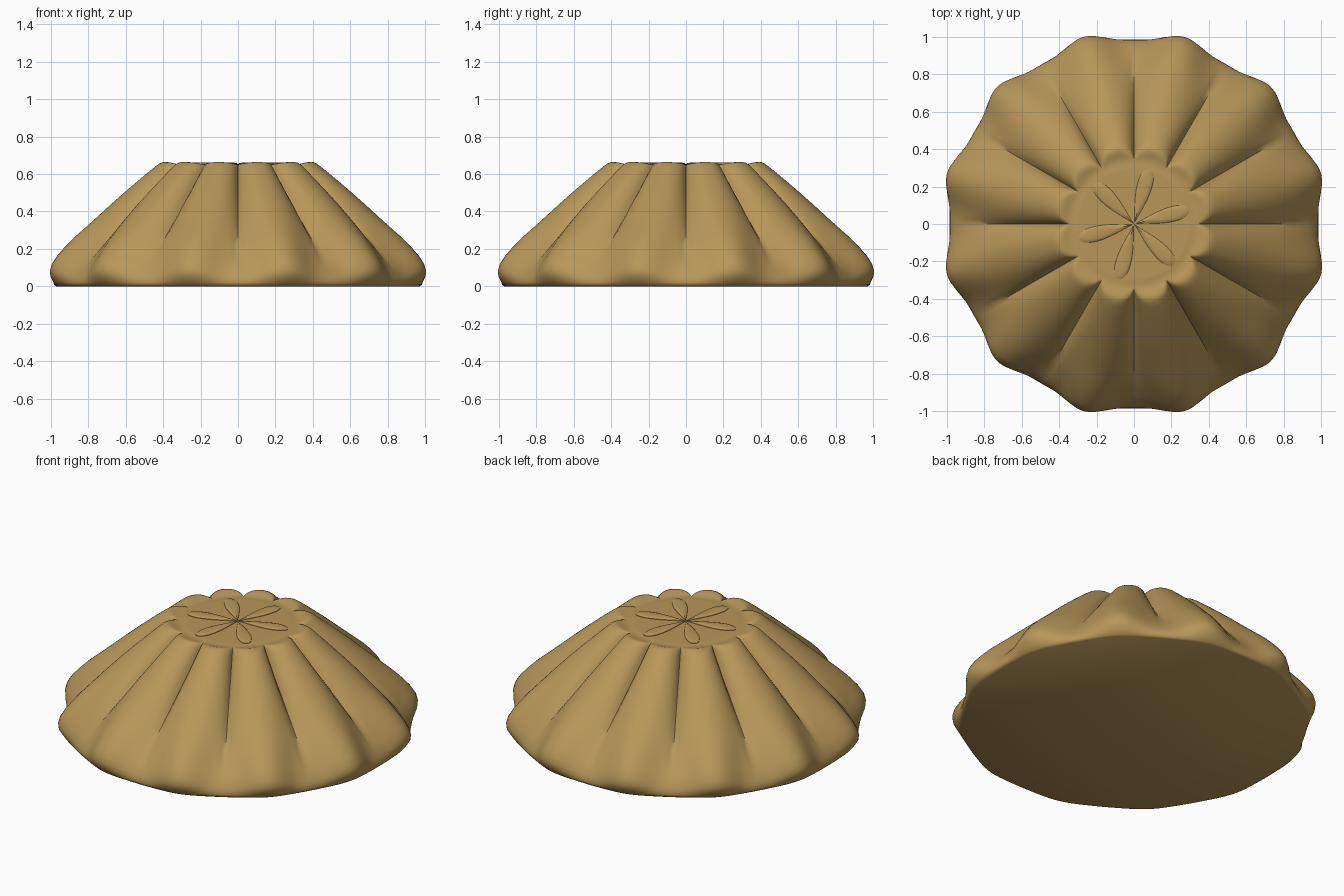
import bpy, bmesh, math

if "Cube" in bpy.data.objects:
    bpy.data.objects.remove(bpy.data.objects["Cube"])

tan = bpy.data.materials.new("golden_tan")
tan.diffuse_color = (0.48, 0.31, 0.10, 1)
tan.use_nodes = True
tan.node_tree.nodes["Principled BSDF"].inputs["Base Color"].default_value = tan.diffuse_color

LOBES, PER = 12, 20
N = LOBES * PER
# ridge radius, ridge height, groove radius, groove height, softness of the groove
ROWS = [
    (0.985, 0.0, 0.972, 0.0, 1), (0.998, 0.008, 0.984, 0.008, 1),
    (1.012, 0.025, 0.986, 0.022, 1), (1.032, 0.055, 0.983, 0.042, 1),
    (1.036, 0.085, 0.972, 0.065, 1), (1.026, 0.12, 0.953, 0.095, 0.95),
    (1.0, 0.16, 0.92, 0.13, 0.85), (0.96, 0.205, 0.875, 0.175, 0.7),
    (0.91, 0.255, 0.815, 0.23, 0.5), (0.845, 0.31, 0.745, 0.29, 0.3),
    (0.775, 0.37, 0.67, 0.355, 0.15), (0.69, 0.445, 0.585, 0.43, 0.05),
    (0.60, 0.522, 0.495, 0.505, 0), (0.51, 0.596, 0.415, 0.58, 0),
    (0.455, 0.64, 0.376, 0.618, 0), (0.432, 0.656, 0.364, 0.632, 0),
    (0.413, 0.664, 0.357, 0.640, 0), (0.395, 0.664, 0.351, 0.645, 0),
    (0.375, 0.658, 0.344, 0.648, 0), (0.355, 0.651, 0.337, 0.649, 0),
    (0.325, 0.648, 0.325, 0.648, 0), (0.31, 0.651, 0.31, 0.651, 0),
    (0.29, 0.651, 0.29, 0.651, 0),
]


def lobe(u, soft):
    """Ridge weight: 1 on the ridge, 0 in the groove."""
    sharp = max(0.0, 1 - u ** 2.2) ** 0.75
    wide = (0.5 + 0.5 * math.cos(math.pi * u)) ** 1.4
    return sharp * (1 - soft) + wide * soft


def finish(bm, name, angle):
    bmesh.ops.recalc_face_normals(bm, faces=bm.faces)
    me = bpy.data.meshes.new(name)
    bm.to_mesh(me)
    bm.free()
    ob = bpy.data.objects.new(name, me)
    bpy.context.collection.objects.link(ob)
    me.materials.append(tan)
    bpy.ops.object.select_all(action='DESELECT')
    ob.select_set(True)
    bpy.context.view_layer.objects.active = ob
    bpy.ops.object.shade_smooth_by_angle(angle=math.radians(angle))
    return ob


# Fluted body with flat base and recessed top
bm = bmesh.new()
rings = []
for pr, pz, vr, vz, soft in ROWS:
    ring = []
    for i in range(N):
        a = 2 * math.pi * i / N
        f = lobe(abs(2 * (i % PER) / PER - 1), soft)
        r, z = vr + (pr - vr) * f, vz + (pz - vz) * f
        ring.append(bm.verts.new((r * math.cos(a), r * math.sin(a), z)))
    rings.append(ring)
for lo, hi in zip(rings, rings[1:]):
    for i in range(N):
        j = (i + 1) % N
        bm.faces.new((lo[i], lo[j], hi[j], hi[i]))
bm.faces.new(rings[0])
bm.faces.new(rings[-1])
finish(bm, "fluted_body", 50)

# Six raised teardrop petals on the top
bm = bmesh.new()
M = 36
for k in range(6):
    a = math.radians(14.5 + 60 * k)
    ca, sa = math.cos(a), math.sin(a)
    loops = []
    for scale, z in ((1, 0.645), (1, 0.654), (0.9, 0.658), (0.6, 0.661)):
        loop = []
        for i in range(M):
            t = 2 * math.pi * i / M
            x = 0.155 - 0.15 * math.cos(t)
            y = 0.056 * math.sin(t) * math.sin(t / 2) ** 1.4
            x = 0.2 + (x - 0.2) * scale
            y *= scale
            loop.append(bm.verts.new((x * ca - y * sa, x * sa + y * ca, z)))
        loops.append(loop)
    for lo, hi in zip(loops, loops[1:]):
        for i in range(M):
            j = (i + 1) % M
            bm.faces.new((lo[i], lo[j], hi[j], hi[i]))
    bm.faces.new(loops[-1])
finish(bm, "top_petals", 40)
